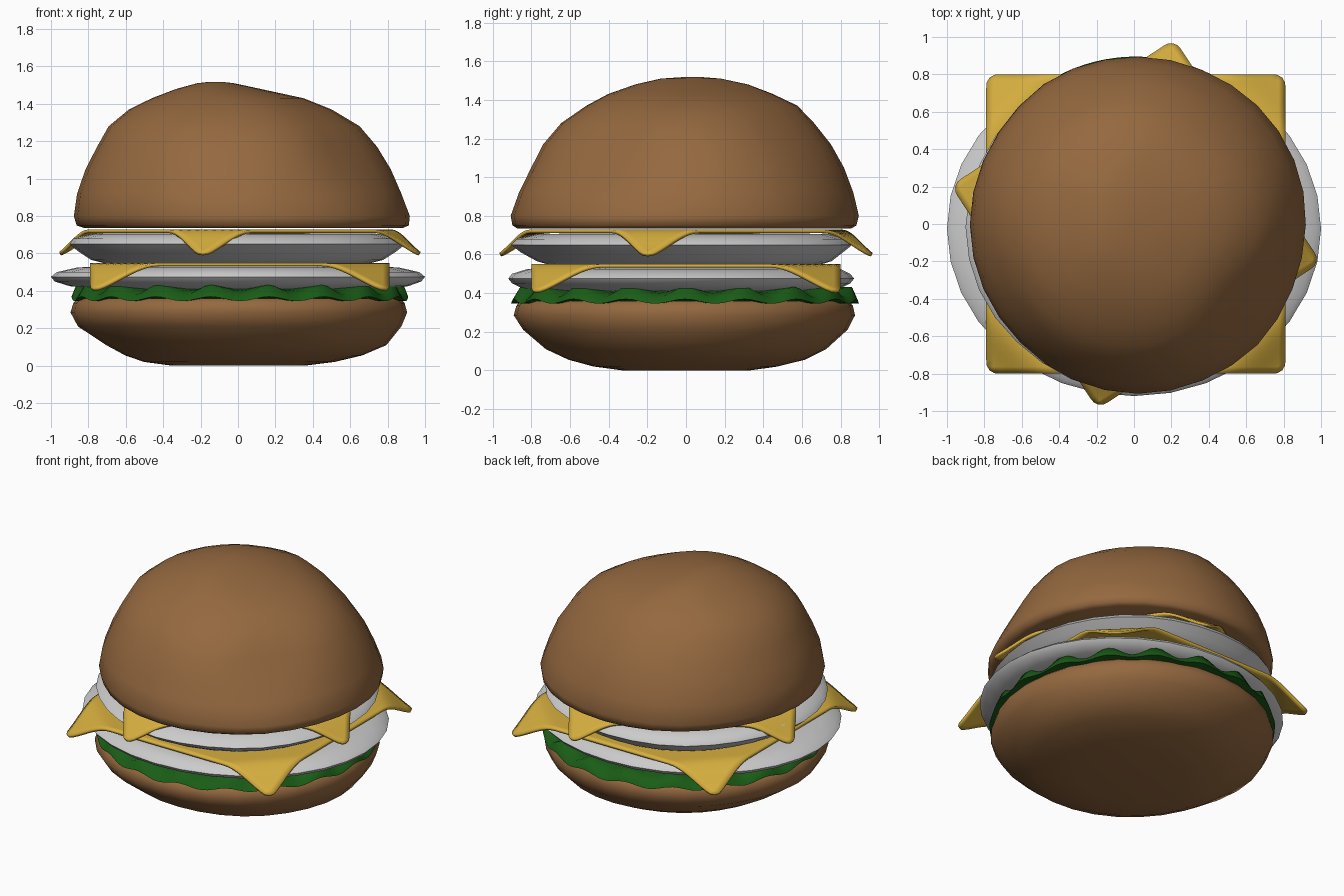
import bpy, bmesh
from math import sin, cos, pi, radians, sqrt, exp
from mathutils import Vector, noise

if "Cube" in bpy.data.objects:
    bpy.data.objects.remove(bpy.data.objects["Cube"])


def material(name, rgb):
    m = bpy.data.materials.new(name)
    m.diffuse_color = (*rgb, 1)
    m.use_nodes = True
    m.node_tree.nodes["Principled BSDF"].inputs["Base Color"].default_value = m.diffuse_color
    return m


BUN = material("bun_brown", (0.30, 0.14, 0.05))
CHEESE = material("cheese_yellow", (0.68, 0.43, 0.05))
LEAF = material("leaf_green", (0.01, 0.11, 0.008))


def finish(bm, name, mat, angle=75):
    bmesh.ops.recalc_face_normals(bm, faces=bm.faces)
    me = bpy.data.meshes.new(name)
    bm.to_mesh(me)
    bm.free()
    ob = bpy.data.objects.new(name, me)
    bpy.context.collection.objects.link(ob)
    if mat:
        me.materials.append(mat)
    bpy.ops.object.select_all(action='DESELECT')
    ob.select_set(True)
    bpy.context.view_layer.objects.active = ob
    bpy.ops.object.shade_smooth_by_angle(angle=radians(angle))
    return ob


def loft(name, rows, mat=None, segs=32, lump=0.0, waves=0, amps=None, dents=()):
    """Stack of oval rings; each row is z, xmin, xmax, ymin, ymax."""
    bm = bmesh.new()
    rings = []
    for i, (z, x0, x1, y0, y1) in enumerate(rows):
        ring = []
        for k in range(segs):
            a = 2 * pi * k / segs
            c, s = cos(a), sin(a)
            n = 1 + lump * noise.noise(Vector((c * 1.5, s * 1.5, z * 2)))
            for da, dz, depth in dents:   # soft dents at an angle and height
                turn = (a - radians(da) + pi) % (2 * pi) - pi
                n -= depth * exp(-(turn / 0.36) ** 2 - ((z - dz) / 0.2) ** 2)
            dz = amps[i] * cos(waves * a) if amps else 0
            ring.append(bm.verts.new(((x0 + x1) / 2 + (x1 - x0) / 2 * c * n,
                                      (y0 + y1) / 2 + (y1 - y0) / 2 * s * n,
                                      z + dz)))
        rings.append(ring)
    for lo, hi in zip(rings, rings[1:]):
        for k in range(segs):
            j = (k + 1) % segs
            bm.faces.new((lo[k], lo[j], hi[j], hi[k]))
    bm.faces.new(rings[0][::-1])
    bm.faces.new(rings[-1])
    return finish(bm, name, mat)


def cheese(name, half, z_top, droop, turn):
    """Thin square slice with rounded, sagging corners."""
    bm = bmesh.new()
    bmesh.ops.create_grid(bm, x_segments=44, y_segments=44, size=half)
    r = 0.06
    c = half - r
    for v in bm.verts:
        x, y = abs(v.co.x), abs(v.co.y)
        if x > c and y > c:
            p, q = (x - c) / r, (y - c) / r
            x, y = c + r * p * sqrt(1 - q * q / 2), c + r * q * sqrt(1 - p * p / 2)
            v.co.x = x if v.co.x > 0 else -x
            v.co.y = y if v.co.y > 0 else -y
        t = min(1, max(0, ((x + y) / (2 * half) - 0.77) / 0.21))
        v.co.z = z_top - droop * t * t * (2.2 - 1.2 * t)
    bmesh.ops.recalc_face_normals(bm, faces=bm.faces)
    ob = finish(bm, name, CHEESE)
    ob.rotation_euler.z = radians(turn)
    ob.location.x = 0.01
    up = ob.data.polygons[0].normal.z > 0
    mod = ob.modifiers.new("thickness", 'SOLIDIFY')
    mod.thickness = 0.018
    mod.offset = -1 if up else 1
    return ob


# Bottom bun
loft("bottom_bun", [
    (0.00, -0.35, 0.36, -0.33, 0.33),
    (0.02, -0.50, 0.52, -0.48, 0.47),
    (0.055, -0.60, 0.67, -0.61, 0.61),
    (0.11, -0.70, 0.80, -0.73, 0.72),
    (0.21, -0.85, 0.88, -0.85, 0.83),
    (0.285, -0.89, 0.91, -0.90, 0.87),
    (0.335, -0.875, 0.895, -0.885, 0.86),
    (0.36, -0.85, 0.87, -0.86, 0.84)], BUN, lump=0.015)

# Lettuce with a rippled rim
loft("lettuce", [
    (0.35, -0.60, 0.60, -0.60, 0.60),
    (0.357, -0.89, 0.91, -0.905, 0.895),
    (0.405, -0.865, 0.885, -0.87, 0.87),
    (0.415, -0.80, 0.82, -0.81, 0.81),
    (0.42, -0.60, 0.60, -0.60, 0.60)],
    LEAF, segs=144, waves=18, amps=[0, 0.012, 0.027, 0.015, 0])

# Lower patty
loft("lower_patty", [
    (0.41, -0.75, 0.75, -0.72, 0.70),
    (0.425, -0.90, 0.91, -0.85, 0.80),
    (0.45, -0.98, 0.98, -0.90, 0.85),
    (0.475, -1.00, 1.00, -0.92, 0.87),
    (0.50, -0.97, 0.97, -0.90, 0.85),
    (0.525, -0.86, 0.86, -0.82, 0.80),
    (0.532, -0.70, 0.70, -0.68, 0.68)])

# Lower cheese
cheese("lower_cheese", 0.80, 0.55, 0.135, 0)

# Upper patty
loft("upper_patty", [
    (0.55, -0.72, 0.72, -0.72, 0.71),
    (0.565, -0.78, 0.78, -0.77, 0.76),
    (0.61, -0.85, 0.85, -0.85, 0.82),
    (0.65, -0.90, 0.90, -0.90, 0.87),
    (0.68, -0.88, 0.87, -0.87, 0.85),
    (0.705, -0.78, 0.76, -0.77, 0.75),
    (0.708, -0.60, 0.60, -0.60, 0.60)], lump=0.03)

# Upper cheese, turned
cheese("upper_cheese", 0.715, 0.728, 0.125, 33.3)

# Lumpy top bun with an off-centre peak and a dented side
loft("top_bun", [
    (0.735, -0.82, 0.88, -0.87, 0.86),
    (0.75, -0.865, 0.915, -0.895, 0.885),
    (0.80, -0.88, 0.92, -0.905, 0.895),
    (0.92, -0.86, 0.875, -0.865, 0.86),
    (1.05, -0.81, 0.82, -0.80, 0.81),
    (1.17, -0.745, 0.745, -0.735, 0.745),
    (1.28, -0.685, 0.65, -0.64, 0.66),
    (1.37, -0.58, 0.50, -0.51, 0.575),
    (1.43, -0.46, 0.35, -0.40, 0.45),
    (1.48, -0.33, 0.12, -0.26, 0.32),
    (1.51, -0.22, -0.02, -0.13, 0.18),
    (1.518, -0.15, -0.09, -0.01, 0.08)],
    BUN, lump=0.02, dents=[(-38, 1.15, 0.09), (45, 1.3, 0.03)])
